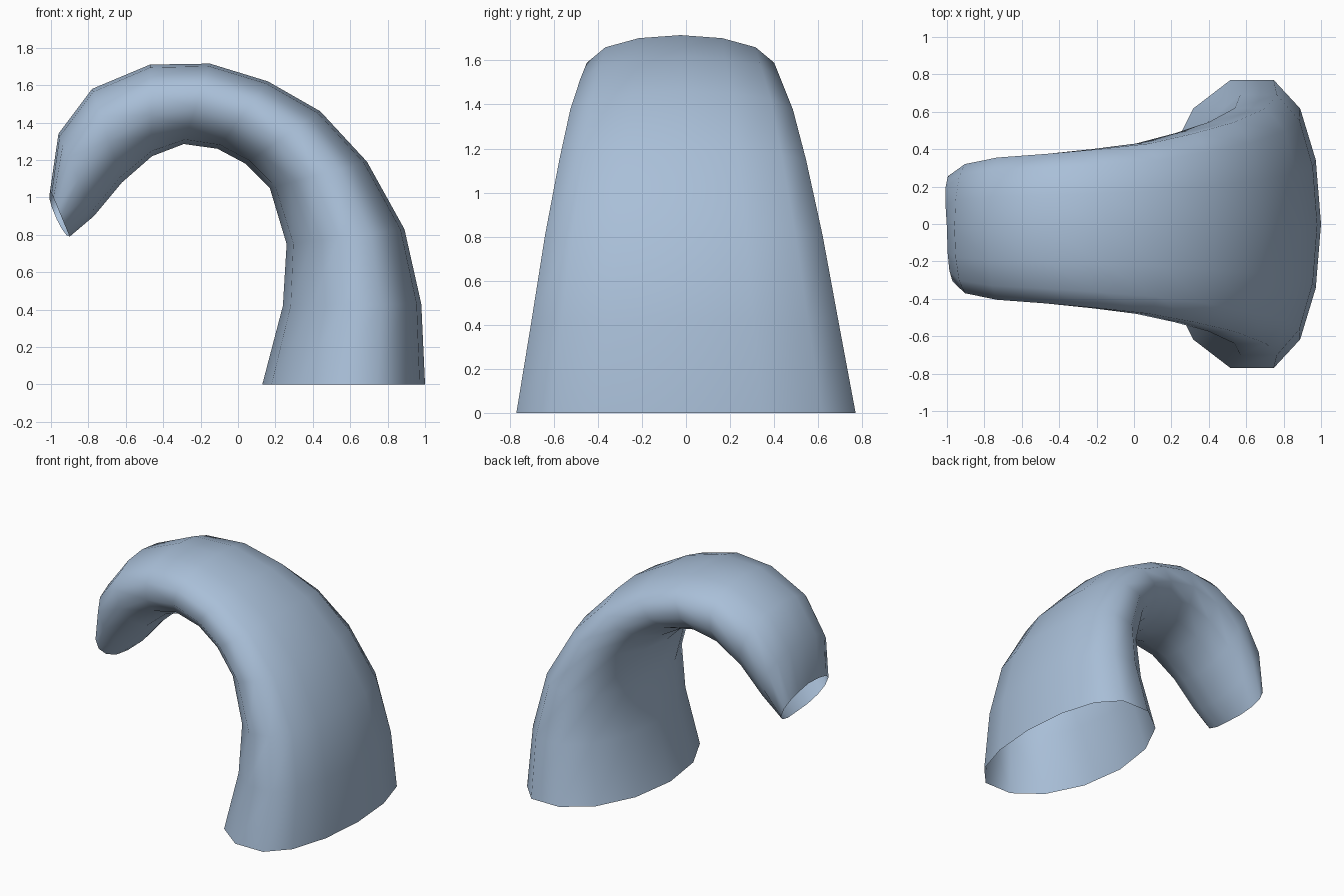
import bpy, bmesh, math
from mathutils import Vector

if "Cube" in bpy.data.objects:
    bpy.data.objects.remove(bpy.data.objects["Cube"])

# Matching outer and inner side-profile points (x, z), plus half width in y, per ring
OUTER = [(1.0, 0), (.98, .43), (.89, .83), (.69, 1.19), (.44, 1.46), (.16, 1.62),
         (-.15, 1.715), (-.47, 1.71), (-.78, 1.58), (-.96, 1.34), (-1.0, 1.03)]
INNER = [(.13, 0), (.24, .42), (.26, .75), (.17, 1.05), (.04, 1.18), (-.11, 1.26),
         (-.29, 1.285), (-.46, 1.22), (-.62, 1.08), (-.77, .90), (-.90, .79)]
WIDTH = [.77, .695, .63, .56, .505, .455, .425, .40, .38, .345, .28]
SEG = 14

steel = bpy.data.materials.new("pale steel blue")
steel.diffuse_color = (.397, .521, .686, 1)
steel.use_nodes = True
steel.node_tree.nodes["Principled BSDF"].inputs["Base Color"].default_value = steel.diffuse_color


def section(bm, i):
    """Rounded cross-section, slightly squarer on the outer side."""
    o = Vector((OUTER[i][0], 0, OUTER[i][1]))
    n = Vector((INNER[i][0], 0, INNER[i][1]))
    mid = n.lerp(o, .57)
    drift = -.025 * min(1, i / 5)
    ring = []
    for k in range(SEG):
        a = 2 * math.pi * k / SEG
        c, s = math.cos(a), math.sin(a)
        p = mid + (o - mid) * c ** .75 if c > 0 else mid + (n - mid) * -c
        p.y = drift + WIDTH[i] * s / .975
        if i == len(OUTER) - 1 and s > 0:      # slightly uneven tip rim
            p += Vector((-.025, 0, -.015)) * s
        ring.append(bm.verts.new(p))
    return ring


# Curved tapering tube, open at the base and the tip
bm = bmesh.new()
rings = [section(bm, i) for i in range(len(OUTER))]
for a, b in zip(rings, rings[1:]):
    for k in range(SEG):
        j = (k + 1) % SEG
        bm.faces.new((a[k], a[j], b[j], b[k])).smooth = True
bm.normal_update()
mesh = bpy.data.meshes.new("curved_horn")
bm.to_mesh(mesh)
bm.free()
mesh.materials.append(steel)
horn = bpy.data.objects.new("curved_horn", mesh)
bpy.context.collection.objects.link(horn)
